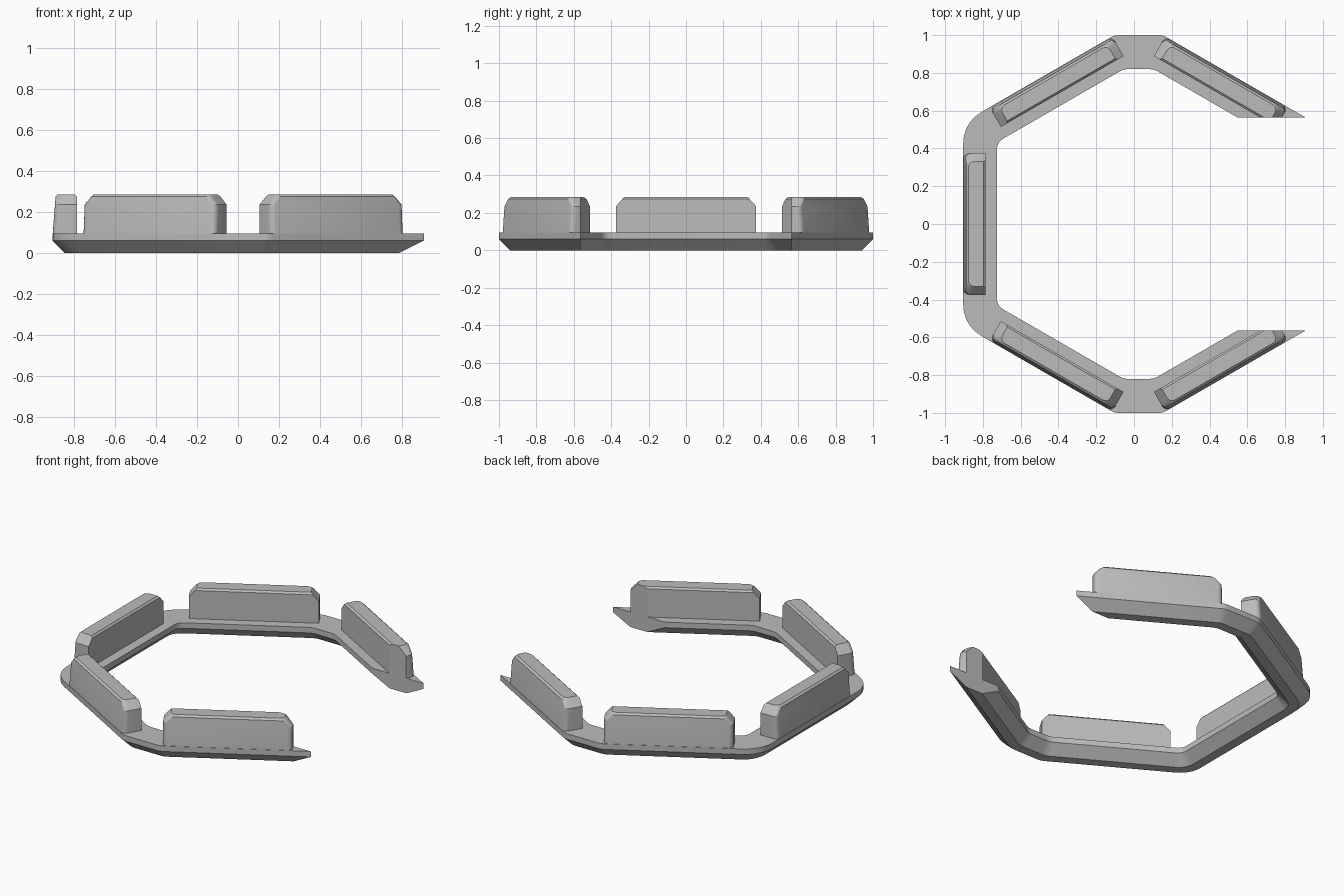
import bpy, bmesh, math
from mathutils import Vector, Matrix

cube = bpy.data.objects.get("Cube")
if cube:
    bpy.data.objects.remove(cube, do_unlink=True)

CX = 0.025       # centre of the hexagon
CUT = 0.565      # the open side is cut off at y = +-CUT
S60, C60 = math.sin(math.radians(60)), 0.5

grey = bpy.data.materials.new("plain grey")
grey.use_nodes = True
colour = (0.5, 0.5, 0.5, 1)
grey.diffuse_color = colour
grey.node_tree.nodes["Principled BSDF"].inputs["Base Color"].default_value = colour


def finish(name, bm):
    """Turn a bmesh into a named object with sharp-edged smooth shading."""
    bmesh.ops.recalc_face_normals(bm, faces=bm.faces)
    mesh = bpy.data.meshes.new(name)
    bm.to_mesh(mesh)
    bm.free()
    obj = bpy.data.objects.new(name, mesh)
    bpy.context.collection.objects.link(obj)
    mesh.materials.append(grey)
    bpy.ops.object.select_all(action='DESELECT')
    obj.select_set(True)
    bpy.context.view_layer.objects.active = obj
    bpy.ops.object.shade_smooth_by_angle(angle=math.radians(25))


def fillet(before, corner, after, length, steps=5):
    """Round a corner, starting the curve at the given distance from it."""
    a = corner + (before - corner).normalized() * length
    b = corner + (after - corner).normalized() * length
    ts = [i / steps for i in range(steps + 1)]
    return [a * (1 - t) ** 2 + corner * 2 * t * (1 - t) + b * t * t for t in ts]


def outline(offset):
    """Open C-shaped line at a sideways offset from the middle of the frame."""
    apothem, flat = 0.84 + offset, 0.91 + offset
    half = (apothem - S60 * flat) / C60
    end = Vector((CX + (apothem - S60 * CUT) / C60, CUT))
    right, left = Vector((CX + half, flat)), Vector((CX - half, flat))
    side = Vector((CX - apothem, apothem * math.tan(math.radians(30))))
    below = Vector((side.x, 0))
    upper = [end]
    upper += fillet(end, right, left, 0.025)
    upper += fillet(right, left, side, 0.025)
    upper += fillet(left, side, below, 0.078 + 0.45 * offset)
    return upper + [Vector((p.x, -p.y)) for p in reversed(upper)]


# Frame: chamfered section swept along the open hexagon
bm = bmesh.new()
section = [(-0.03, 0), (0.03, 0), (0.09, 0.06), (0.09, 0.095), (-0.09, 0.095), (-0.09, 0.06)]
rails = [[bm.verts.new((p.x, p.y, z)) for p in outline(o)] for o, z in section]
for a, b in zip(rails, rails[1:] + rails[:1]):
    for i in range(len(a) - 1):
        bm.faces.new((a[i], a[i + 1], b[i + 1], b[i]))
for i in (0, -1):
    bm.faces.new([r[i] for r in rails])
finish("hexagonal_frame", bm)


def block_loop(z, outer, half, inset, radius=0.03, steps=4):
    """Block contour: square inner corners, rounded outer corners."""
    pts = [(0.81 + inset, half)]
    for i in range(steps + 1):
        a = math.radians(90 - 90 * i / steps)
        pts.append((outer - radius + radius * math.cos(a), half - radius + radius * math.sin(a)))
    pts += [(x, -y) for x, y in reversed(pts)]
    return [Vector((x, y, z)) for x, y in pts]


def block(name, angle, trimmed):
    """Upright block with a leaning outer face and chamfered top ends."""
    bm = bmesh.new()
    levels = [(0.09, 0.928, 0.375, 0), (0.235, 0.917, 0.375, 0),
              (0.274, 0.914, 0.34, 0), (0.285, 0.902, 0.33, 0.011)]
    loops = [[bm.verts.new(v) for v in block_loop(*lv)] for lv in levels]
    for a, b in zip(loops, loops[1:]):
        for i in range(len(a)):
            j = (i + 1) % len(a)
            bm.faces.new((a[i], a[j], b[j], b[i]))
    bm.faces.new(loops[0])
    bm.faces.new(loops[-1])
    move = Matrix.Translation((CX, 0, 0)) @ Matrix.Rotation(math.radians(angle), 4, 'Z')
    bmesh.ops.transform(bm, matrix=move, verts=bm.verts)
    if trimmed:
        s = 1 if angle < 180 else -1
        bmesh.ops.bisect_plane(bm, geom=bm.verts[:] + bm.edges[:] + bm.faces[:],
                               plane_co=(0, s * CUT, 0), plane_no=(0, -s, 0), clear_outer=True)
        bmesh.ops.holes_fill(bm, edges=[e for e in bm.edges if e.is_boundary])
    finish(name, bm)


# Five blocks, the two by the opening trimmed flush with the frame ends
for name, angle in (("back_left_block", 60), ("back_right_block", 120), ("right_block", 180),
                    ("front_right_block", 240), ("front_left_block", 300)):
    block(name, angle, angle in (60, 300))
